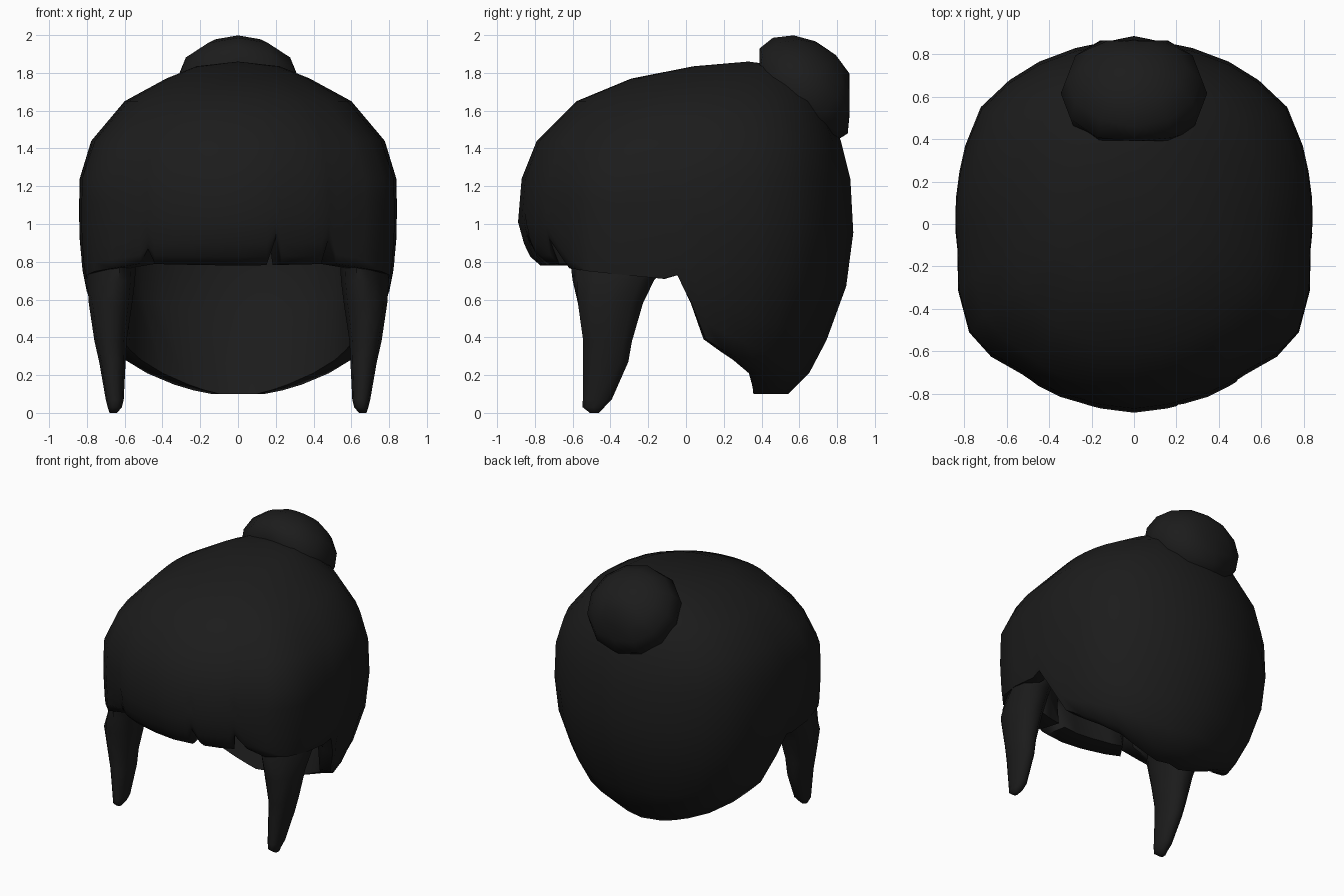
import bpy, bmesh, math
from mathutils import Matrix

if "Cube" in bpy.data.objects:
    bpy.data.objects.remove(bpy.data.objects["Cube"])

black = bpy.data.materials.new("soft_black")
black.diffuse_color = (0.0115, 0.0115, 0.0115, 1)
black.use_nodes = True
black.node_tree.nodes["Principled BSDF"].inputs["Base Color"].default_value = black.diffuse_color


def lerp_table(table, k):
    """Piecewise linear lookup; rows are (key, values...) in ascending key order."""
    if k <= table[0][0]:
        return table[0][1:]
    for a, b in zip(table, table[1:]):
        if k <= b[0]:
            f = (k - a[0]) / (b[0] - a[0])
            return tuple(p + (q - p) * f for p, q in zip(a[1:], b[1:]))
    return table[-1][1:]


def spow(v, e):
    return math.copysign(abs(v) ** e, v)


def finish(bm, name, angle):
    bmesh.ops.recalc_face_normals(bm, faces=bm.faces)
    me = bpy.data.meshes.new(name)
    bm.to_mesh(me)
    bm.free()
    me.materials.append(black)
    ob = bpy.data.objects.new(name, me)
    bpy.context.collection.objects.link(ob)
    bpy.ops.object.select_all(action='DESELECT')
    ob.select_set(True)
    bpy.context.view_layer.objects.active = ob
    bpy.ops.object.shade_smooth_by_angle(angle=math.radians(angle))
    return ob


def loft(bm, rings):
    for a, b in zip(rings, rings[1:]):
        n = len(a)
        for i in range(n):
            bm.faces.new((a[i], a[(i + 1) % n], b[(i + 1) % n], b[i]))


def close(bm, ring, co):
    tip = bm.verts.new(co)
    for i in range(len(ring)):
        bm.faces.new((tip, ring[i], ring[(i + 1) % len(ring)]))


# Hair shell: height, half width, front y, back y, centre y
PROFILE = [
    (0.10, 0.42, -0.74, 0.54, 0.0), (0.25, 0.61, -0.75, 0.69, 0.0),
    (0.40, 0.71, -0.76, 0.75, 0.0), (0.65, 0.80, -0.76, 0.845, 0.0),
    (0.78, 0.825, -0.77, 0.865, 0.0), (0.84, 0.83, -0.84, 0.875, 0.0),
    (1.00, 0.84, -0.89, 0.89, 0.0), (1.24, 0.835, -0.87, 0.87, 0.0),
    (1.44, 0.775, -0.79, 0.82, 0.05), (1.65, 0.60, -0.58, 0.72, 0.1),
    (1.77, 0.38, -0.29, 0.62, 0.15), (1.835, 0.22, 0.04, 0.52, 0.25)]
# Lower edge: angle from the front, height
EDGE = [(0, 0.78), (35, 0.79), (50, 0.76), (82, 0.71), (87, 0.73), (92, 0.58),
        (98, 0.39), (106, 0.33), (114, 0.28), (127, 0.21), (140, 0.15), (152, 0.12), (165, 0.10), (180, 0.10)]
# Plan shape: angle from the front, scale on the base oval
PLAN = [(0, 1.0), (12, 0.975), (35, 0.975), (47, 1.03), (57, 1.065), (68, 1.045), (82, 1.0),
        (105, 1.01), (127, 1.03), (145, 0.985), (163, 0.965), (180, 1.0)]
NOTCHES = {-31: 0.87, 10: 0.93, 31: 0.92}
half = [7, 10, 12, 20, 28, 31, 35, 47, 57, 70, 82, 87, 92, 98, 106, 114, 127, 140, 152, 165]
angles = [0] + half + [180] + [-a for a in reversed(half)]


def shell_point(deg, z):
    s, f, b, c = lerp_table(PROFILE, z)
    if abs(deg) > 40 and z < 1:
        f = -0.88
    t = math.radians(deg)
    fy = -math.cos(t)
    k = 1 + (lerp_table(PLAN, abs(deg))[0] - 1) * min(1, max(0, (1.8 - z) / 0.5))
    return [k * s * spow(math.sin(t), 0.8), c + k * fy * ((b - c) if fy > 0 else (c - f)), z]


bm = bmesh.new()
columns = []
for d in angles:
    low = NOTCHES.get(d, lerp_table(EDGE, abs(d))[0])
    heights = [1.835, 1.77, 1.65, 1.44, 1.24]
    heights += [1.24 + (low - 1.24) * f for f in (0.25, 0.5, 0.75, 0.9, 1)]
    pts = [shell_point(d, z) for z in heights]
    # rolled-in lip along the edge
    x, y, z = pts[-1]
    k = 1 - (0.08 + 0.08 * math.cos(math.radians(d)) ** 2) / math.hypot(x, y)
    pts.append([x * k, y * k, z])
    # inner lining that fits the head
    for f in (0.4, 0.8):
        zz = low + (1.2 - low) * f
        px, py, _ = shell_point(d, zz)
        pts.append([px * 0.74, py * 0.74, zz])
    for zz, r in ((1.4, 0.54), (1.56, 0.30)):
        t = math.radians(d)
        pts.append([r * math.sin(t), -r * math.cos(t), zz])
    columns.append([bm.verts.new(p) for p in pts])
rings = [list(r) for r in zip(*columns)]
loft(bm, rings)
close(bm, rings[0], (0, 0.33, 1.86))
close(bm, rings[-1], (0, 0, 1.62))
finish(bm, "hair_shell", 60)

# Side locks: z, inner x, outer x, front y, back y
LOCK = [(0.0, 0.64, 0.68, -0.51, -0.46), (0.03, 0.615, 0.69, -0.55, -0.43),
        (0.07, 0.605, 0.70, -0.55, -0.39),
        (0.27, 0.595, 0.735, -0.55, -0.30), (0.38, 0.59, 0.76, -0.55, -0.28),
        (0.58, 0.56, 0.79, -0.58, -0.22), (0.70, 0.545, 0.815, -0.61, -0.16),
        (0.82, 0.54, 0.825, -0.64, -0.06), (1.0, 0.55, 0.76, -0.55, -0.10)]
for side, name in ((1, "right_lock"), (-1, "left_lock")):
    bm = bmesh.new()
    rings = []
    for z, x0, x1, y0, y1 in LOCK:
        ring = []
        for i in range(10):
            a = math.tau * i / 10
            x = (x0 + x1) / 2 + (x1 - x0) / 2 * spow(math.cos(a), 0.9)
            y = (y0 + y1) / 2 + (y1 - y0) / 2 * spow(math.sin(a), 0.9)
            # keep the upper part tucked inside the shell
            if z >= 0.7:
                limit = 1.05 if z < 0.8 else 1.0 if z < 0.9 else 0.9
                while (x / 0.83) ** 2.5 + (y / 0.87) ** 2 > limit ** 2:
                    x, y = x * 0.99, y * 0.99
            ring.append(bm.verts.new((side * x, y, z)))
        rings.append(ring)
    loft(bm, rings)
    bm.faces.new(rings[0])
    bm.faces.new(rings[-1])
    finish(bm, name, 80)

# Bun: flattened ball tilted backwards on the upper back of the head
bm = bmesh.new()
bmesh.ops.create_uvsphere(bm, u_segments=12, v_segments=8, radius=1)
bmesh.ops.scale(bm, verts=bm.verts, vec=(0.345, 0.33, 0.26))
bmesh.ops.rotate(bm, verts=bm.verts, cent=(0, 0, 0), matrix=Matrix.Rotation(math.radians(-43), 3, 'X'))
for v in bm.verts:
    v.co = (v.co.x, min(max(v.co.y + 0.615, 0.39), 0.865), min(v.co.z + 1.705, 2.0))
finish(bm, "hair_bun", 80)
